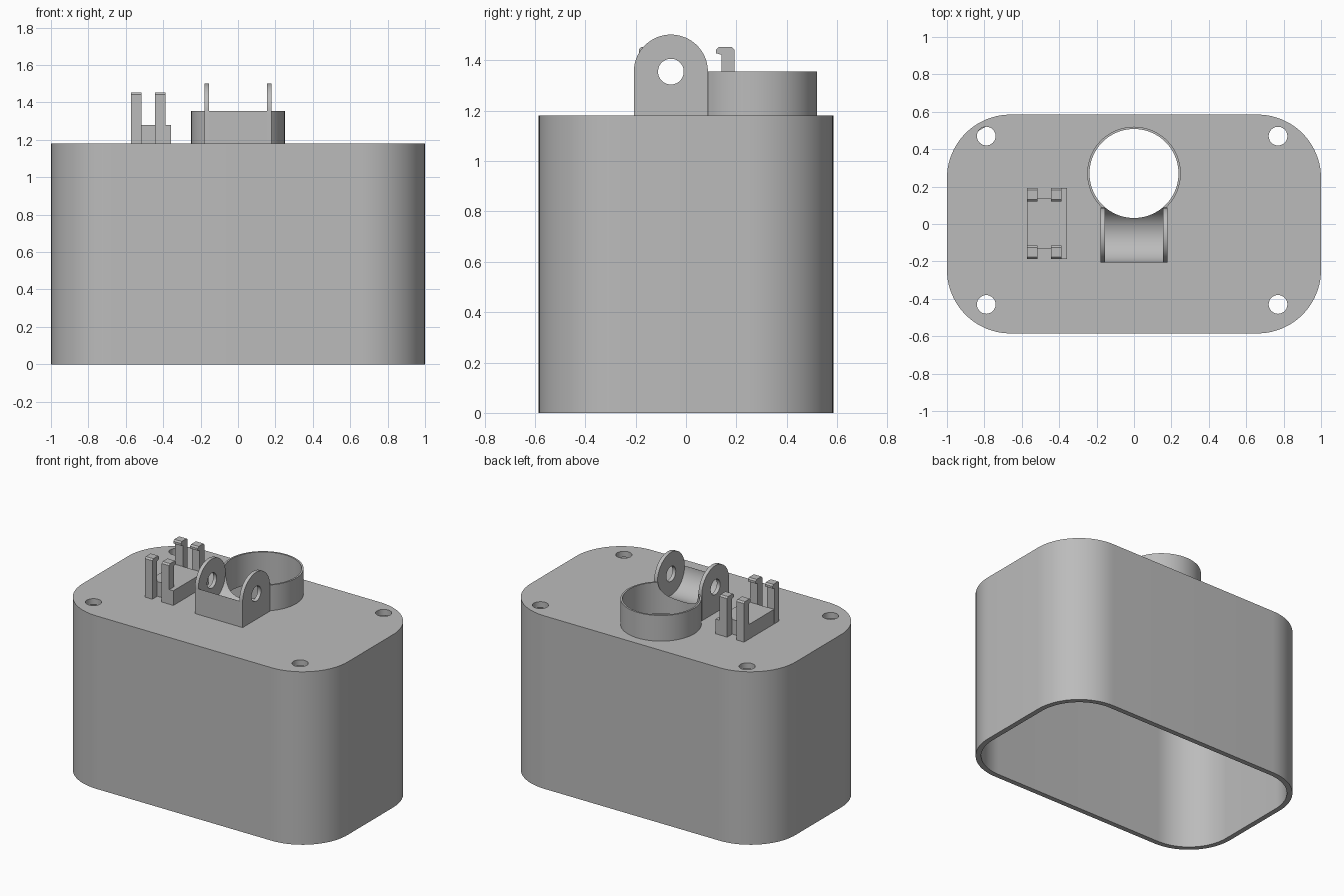
import bpy, bmesh, math
from mathutils import Vector

if "Cube" in bpy.data.objects:
    bpy.data.objects.remove(bpy.data.objects["Cube"], do_unlink=True)

grey = bpy.data.materials.new("plain grey")
grey.use_nodes = True
colour = (0.5, 0.5, 0.5, 1)
grey.diffuse_color = colour
grey.node_tree.nodes["Principled BSDF"].inputs["Base Color"].default_value = colour

TOP = 1.18            # top of the housing
RIM = 1.355           # top of the collar, also pivot height
PIVOT_Y, EAR_R = -0.06, 0.147
COLLAR_Y = 0.27


def prism(name, points, direction):
    """Extrude a flat 3D outline along a direction."""
    bm = bmesh.new()
    face = bm.faces.new([bm.verts.new(p) for p in points])
    new = bmesh.ops.extrude_face_region(bm, geom=[face])["geom"]
    bmesh.ops.translate(bm, vec=direction,
                        verts=[v for v in new if isinstance(v, bmesh.types.BMVert)])
    bmesh.ops.recalc_face_normals(bm, faces=bm.faces)
    mesh = bpy.data.meshes.new(name)
    bm.to_mesh(mesh)
    bm.free()
    obj = bpy.data.objects.new(name, mesh)
    bpy.context.collection.objects.link(obj)
    mesh.materials.append(grey)
    return obj


def arc(cx, cy, r, start, end, steps):
    angles = [math.radians(start + (end - start) * i / steps) for i in range(steps + 1)]
    return [(cx + r * math.cos(a), cy + r * math.sin(a)) for a in angles]


def box(name, x0, x1, y0, y1, z0, z1):
    return prism(name, [(x0, y0, z0), (x1, y0, z0), (x1, y1, z0), (x0, y1, z0)],
                 Vector((0, 0, z1 - z0)))


def upright(name, x, y, r, z0, z1, steps=96):
    ring = arc(x, y, r, 0, 360, steps)[:-1]
    return prism(name, [(a, b, z0) for a, b in ring], Vector((0, 0, z1 - z0)))


def crosswise(name, outline, x0, x1):
    """Extrude a y-z outline along x."""
    return prism(name, [(x0, a, b) for a, b in outline], Vector((x1 - x0, 0, 0)))


def rounded_block(name, hx, hy, r, z0, z1):
    outline = []
    for i, (sx, sy) in enumerate([(1, 1), (-1, 1), (-1, -1), (1, -1)]):
        outline += arc(sx * (hx - r), sy * (hy - r), r, i * 90, i * 90 + 90, 20)
    return prism(name, [(a, b, z0) for a, b in outline], Vector((0, 0, z1 - z0)))


def cut(obj, *cutters):
    for cutter in cutters:
        mod = obj.modifiers.new("cut", "BOOLEAN")
        mod.operation, mod.solver, mod.object = "DIFFERENCE", "EXACT", cutter
    bpy.context.view_layer.update()
    graph = bpy.context.evaluated_depsgraph_get()
    mesh = bpy.data.meshes.new_from_object(obj.evaluated_get(graph))
    obj.modifiers.clear()
    obj.data = mesh
    for cutter in cutters:
        bpy.data.objects.remove(cutter, do_unlink=True)


def pivot_cylinder(name, r, x0, x1):
    return crosswise(name, arc(PIVOT_Y, RIM, r, 0, 360, 96)[:-1], x0, x1)


# Hollow housing, open underneath, with collar opening and screw holes
housing = rounded_block("housing", 1, 0.585, 0.34, 0, TOP)
screw_holes = [upright("hole_cutter", x, y, 0.05, 1, 1.3, 32)
               for x in (-0.79, 0.77) for y in (-0.43, 0.47)]
cut(housing,
    rounded_block("cavity_cutter", 0.965, 0.55, 0.305, -0.1, TOP - 0.04),
    upright("opening_cutter", 0, COLLAR_Y, 0.238, 1, 1.3), *screw_holes)

# Round collar, notched by the saddle
collar = upright("collar", 0, COLLAR_Y, 0.25, TOP, RIM)
cut(collar, upright("bore_cutter", 0, COLLAR_Y, 0.238, 1, 1.6),
    pivot_cylinder("notch_cutter", EAR_R - 0.001, -0.155, 0.155))

# Concave saddle between the ears
saddle = box("saddle", -0.156, 0.156, PIVOT_Y - EAR_R, PIVOT_Y + EAR_R, TOP, RIM)
cut(saddle, pivot_cylinder("saddle_cutter", EAR_R - 0.001, -0.3, 0.3),
    upright("bore_cutter", 0, COLLAR_Y, 0.238, 1, 1.6))

# Pierced pivot ears
ear_outline = arc(PIVOT_Y, RIM, EAR_R, 0, 180, 40)
ear_outline += [(PIVOT_Y - EAR_R, TOP), (PIVOT_Y + EAR_R, TOP)]
for side, x in (("right", -0.18), ("left", 0.155)):
    ear = crosswise(side + "_pivot_ear", ear_outline, x, x + 0.025)
    cut(ear, pivot_cylinder("pin_cutter", 0.051, x - 0.1, x + 0.1))

# Clip base with shoulders beside the inner hooks
box("clip_base", -0.572, -0.357, -0.133, 0.137, TOP, 1.28)
for end, y0, y1 in (("front", -0.187, -0.133), ("back", 0.137, 0.192)):
    box(end + "_clip_shoulder", -0.388, -0.357, y0, y1, TOP, 1.28)

# Four snap hooks with inward lips
hook = [(0.192, TOP), (0.192, 1.443), (0.182, 1.453), (0.13, 1.453),
        (0.12, 1.443), (0.12, 1.428), (0.14, 1.422), (0.14, TOP)]
for end, s in (("front", -1), ("back", 1)):
    for side, x in (("outer", -0.572), ("inner", -0.445)):
        crosswise(end + "_" + side + "_hook",
                  [(s * (y - 0.0025) + 0.0025, z) for y, z in hook], x, x + 0.057)

# Smooth the curves, keep the corners crisp
for obj in bpy.context.collection.objects:
    obj.select_set(obj.type == "MESH")
bpy.context.view_layer.objects.active = housing
bpy.ops.object.shade_smooth_by_angle(angle=math.radians(30))
